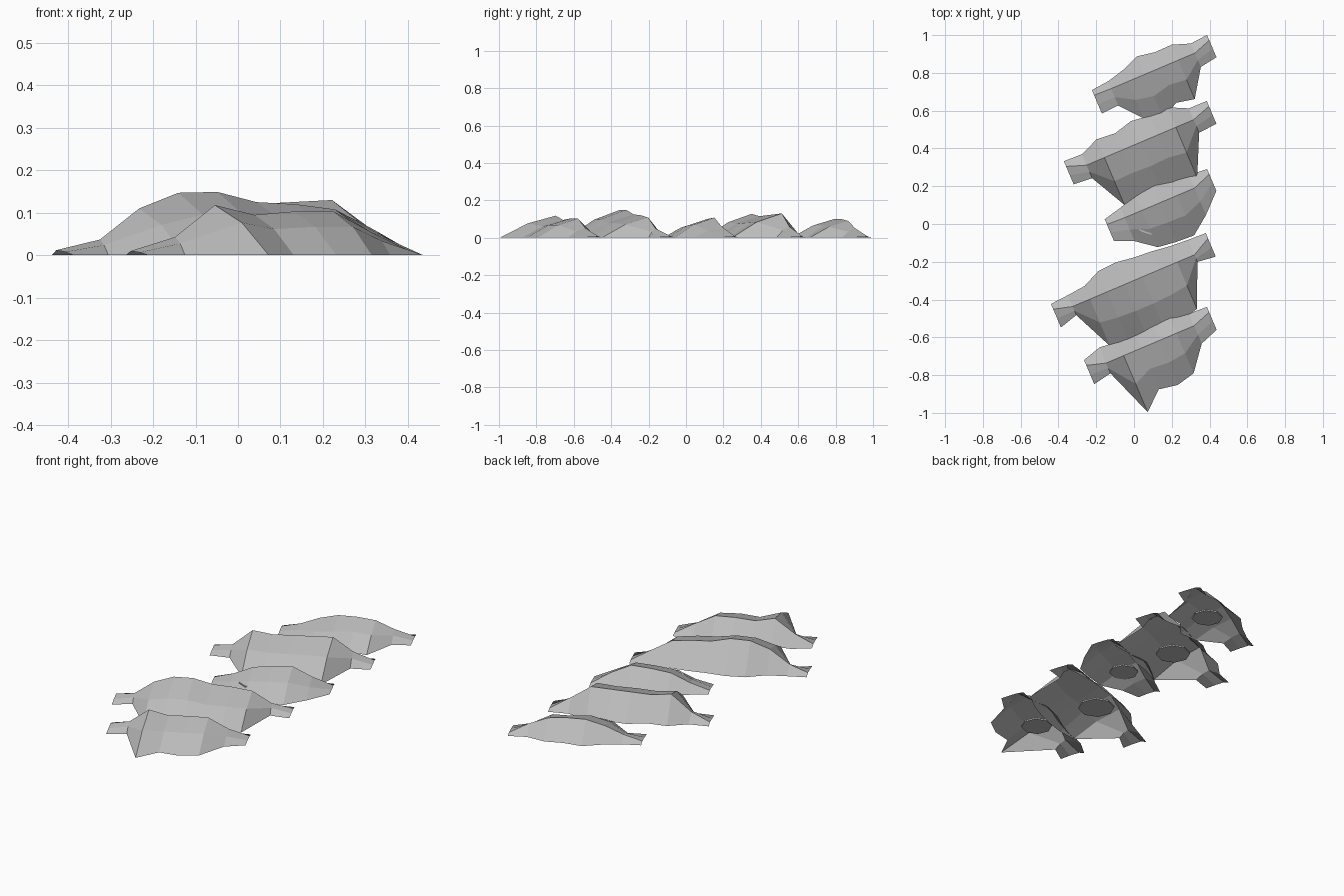
import bpy, bmesh, math
from mathutils import Vector

if "Cube" in bpy.data.objects:
    bpy.data.objects.remove(bpy.data.objects["Cube"])

# one flat grey for everything
grey = bpy.data.materials.new("sand_grey")
grey.diffuse_color = (0.5, 0.5, 0.5, 1)
grey.use_nodes = True
grey.node_tree.nodes["Principled BSDF"].inputs["Base Color"].default_value = grey.diffuse_color

# all ridges share one direction: U along the crest, W towards the front
A = math.radians(23)
U = Vector((math.cos(A), math.sin(A), 0))
W = Vector((math.sin(A), -math.cos(A), 0))


def finish(bm, name):
    me = bpy.data.meshes.new(name)
    bm.to_mesh(me)
    bm.free()
    me.materials.append(grey)
    ob = bpy.data.objects.new(name, me)
    bpy.context.collection.objects.link(ob)
    return ob


def dune(name, s0, s1, crest, back, front, height):
    """Open shell lofted from sections: back foot, crest, front belly, front foot."""
    bm = bmesh.new()
    n = len(back)
    rings = []
    for i in range(n):
        p = U * (s0 + (s1 - s0) * i / (n - 1))
        b, f, h = back[i], front[i], height[i]
        # the crest swings to the back edge at both tips
        c = b + 0.03 if i in (0, n - 1) else crest
        section = ((b, 0), (c, h), ((c + f) / 2, h * 0.65), (f, 0))
        rings.append([bm.verts.new(p + W * w + Vector((0, 0, z))) for w, z in section])
    for a, b in zip(rings, rings[1:]):
        for j in range(3):
            bm.faces.new((a[j], a[j + 1], b[j + 1], b[j]))
    # face normals outwards (up)
    bm.normal_update()
    flip = [f for f in bm.faces if f.normal.z < 0]
    bmesh.ops.reverse_faces(bm, faces=flip)
    return finish(bm, name)


def disc(name, x, y, r):
    """Thin eight-sided disc lying inside a dune."""
    bm = bmesh.new()
    bmesh.ops.create_cone(bm, cap_ends=True, segments=8, radius1=r, radius2=r, depth=0.008)
    bmesh.ops.translate(bm, verts=bm.verts, vec=(x, y, 0.036))
    return finish(bm, name)


# five dunes, from the rear to the front
dune("dune_rear", .072, .747, -.707,
     [-.740, -.749, -.773, -.811, -.794, -.796, -.762, -.770],
     [-.605, -.610, -.495, -.458, -.503, -.483, -.627, -.642],
     [.01, .035, .075, .1, .1, .09, .05, .006])
dune("dune_second", -.212, .609, -.385,
     [-.451, -.448, -.49, -.481, -.508, -.495, -.5, -.45, -.449],
     [-.318, -.31, -.112, -.12, -.11, -.12, -.095, -.31, -.318],
     [.01, .04, .128, .115, .12, .125, .13, .06, .006])
dune("dune_middle", -.133, .47, -.05,
     [-.084, -.107, -.139, -.163, -.13, -.124, -.117],
     [.041, .085, .162, .175, .18, .105, .009],
     [.01, .04, .085, .1, .108, .06, .006])
dune("dune_fourth", -.57, .331, .275,
     [.218, .21, .2, .155, .149, .163, .17, .183, .189, .193],
     [.353, .325, .544, .57, .58, .58, .57, .544, .316, .328],
     [.012, .037, .11, .147, .149, .125, .12, .108, .05, .006])
dune("dune_front", -.525, .184, .62,
     [.56, .53, .54, .53, .51, .51, .55, .555],
     [.698, .679, .945, .857, .875, .851, .723, .686],
     [.01, .043, .118, .095, .103, .103, .052, .006])

# discs inside the dunes
for i, (x, y, r) in enumerate(((.115, .735, .08), (.01, .33, .09), (.084, .017, .075),
                               (-.045, -.36, .095), (.07, -.71, .08))):
    disc("buried_disc_%d" % (i + 1), x, y, r)
